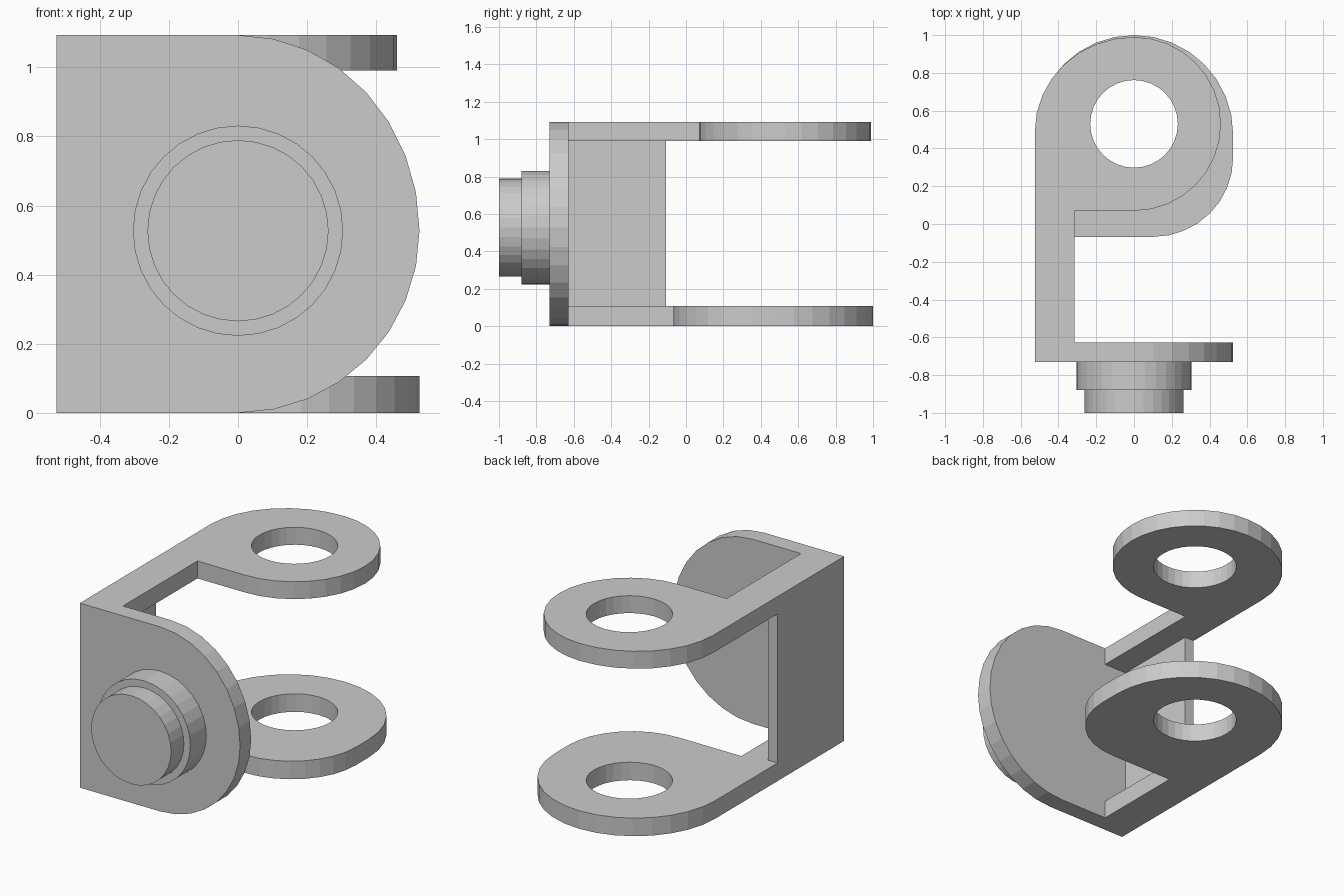
import bpy, bmesh
from math import sin, cos, radians

if "Cube" in bpy.data.objects:
    bpy.data.objects.remove(bpy.data.objects["Cube"])


def arc(cx, cy, rx, ry, a0, a1, n=8):
    """Points on an elliptical arc, angles in degrees."""
    angles = [radians(a0 + (a1 - a0) * i / n) for i in range(n + 1)]
    return [(cx + rx * cos(a), cy + ry * sin(a)) for a in angles]


def prism(name, profile, start, end, axis='Z'):
    """Extrude a closed profile along Z (profile is x,y) or Y (profile is x,z)."""
    place = (lambda u, v, d: (u, v, d)) if axis == 'Z' else (lambda u, v, d: (u, d, v))
    bm = bmesh.new()
    rings = [[bm.verts.new(place(u, v, d)) for u, v in profile] for d in (start, end)]
    bm.faces.new(rings[0])
    bm.faces.new(rings[1])
    n = len(profile)
    for i in range(n):
        j = (i + 1) % n
        bm.faces.new((rings[0][i], rings[0][j], rings[1][j], rings[1][i]))
    bmesh.ops.recalc_face_normals(bm, faces=bm.faces)
    mesh = bpy.data.meshes.new(name)
    bm.to_mesh(mesh)
    bm.free()
    obj = bpy.data.objects.new(name, mesh)
    bpy.context.collection.objects.link(obj)
    return obj


def combine(target, other, operation):
    """Apply a boolean and remove the helper."""
    mod = target.modifiers.new(operation.lower(), 'BOOLEAN')
    mod.operation, mod.solver, mod.object = operation, 'EXACT', other
    bpy.context.view_layer.objects.active = target
    bpy.ops.object.modifier_apply(modifier=mod.name)
    bpy.data.objects.remove(other)


LEFT, ARM, FRONT, TOP = -0.525, -0.315, -0.73, 1.093
PIN_Z, HOLE_Y = 0.527, 0.53

# front plate with a rounded right side
plate = ([(LEFT, 0)] + arc(0, PIN_Z, 0.525, PIN_Z, -90, 0)
         + arc(0, PIN_Z, 0.525, TOP - PIN_Z, 0, 90)[1:] + [(LEFT, TOP)])
bracket = prism("bracket", plate, FRONT, -0.627, 'Y')

# lower arm with its wide eye
lower = ([(LEFT, FRONT), (ARM, FRONT), (ARM, -0.068)]
         + arc(0.1, 0.352, 0.425, 0.42, -90, 0)
         + arc(0, 0.475, 0.525, 0.525, 0, 180, 16))
combine(bracket, prism("lower_arm", lower, 0, 0.107), 'UNION')

# upper arm with its smaller eye
upper = ([(LEFT, FRONT), (ARM, FRONT), (ARM, 0.07)]
         + arc(0, HOLE_Y, 0.46, 0.46, -90, 90, 16)
         + arc(0, 0.49, 0.525, 0.50, 90, 180)[1:])
combine(bracket, prism("upper_arm", upper, 0.99, TOP), 'UNION')

# thin side wall joining the arms
wall = [(LEFT, FRONT), (-0.463, FRONT), (-0.463, -0.107), (LEFT, -0.107)]
combine(bracket, prism("side_wall", wall, 0, TOP), 'UNION')

# axle hole through both eyes
hole = arc(0, HOLE_Y, 0.232, 0.232, 0, 360, 32)[:-1]
cutter = prism("hole_cutter", hole, -0.2, 1.3)
cutter.hide_render = True
combine(bracket, cutter, 'DIFFERENCE')

# stepped round boss on the front
for name, r, y0, y1 in (("boss_base", 0.304, -0.88, FRONT), ("boss_tip", 0.262, -1.0, -0.88)):
    prism(name, arc(0, PIN_Z, r, r, 0, 360, 32)[:-1], y0, y1, 'Y')
